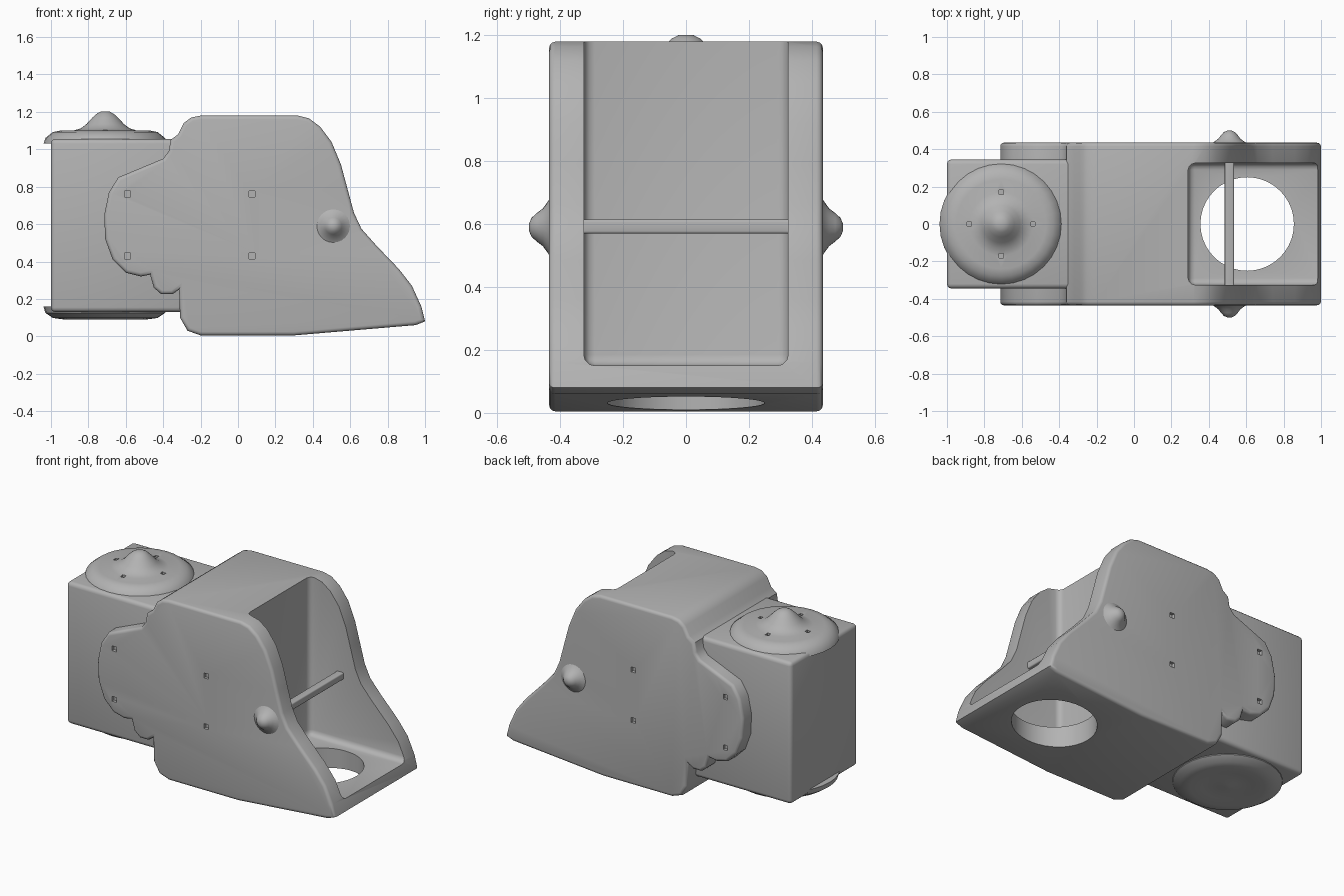
import bpy, bmesh, math
from mathutils import Matrix, Vector

if "Cube" in bpy.data.objects:
    bpy.data.objects.remove(bpy.data.objects["Cube"], do_unlink=True)

grey = bpy.data.materials.new("plain_grey")
grey.use_nodes = True
COLOR = (0.45, 0.45, 0.45, 1)
grey.diffuse_color = COLOR
grey.node_tree.nodes["Principled BSDF"].inputs["Base Color"].default_value = COLOR


def finish(name, bm):
    bmesh.ops.recalc_face_normals(bm, faces=bm.faces)
    mesh = bpy.data.meshes.new(name)
    bm.to_mesh(mesh)
    bm.free()
    obj = bpy.data.objects.new(name, mesh)
    bpy.context.collection.objects.link(obj)
    mesh.materials.append(grey)
    return obj


def activate(obj):
    bpy.ops.object.select_all(action='DESELECT')
    obj.select_set(True)
    bpy.context.view_layer.objects.active = obj


def smooth(obj, angle=35):
    activate(obj)
    bpy.ops.object.shade_smooth_by_angle(angle=math.radians(angle))


def box(name, low, high, bevel=0.0, axis=None):
    """Box between two corners; bevel all edges or those along one axis."""
    low, high = Vector(low), Vector(high)
    bm = bmesh.new()
    bmesh.ops.create_cube(bm, size=1)
    bmesh.ops.scale(bm, vec=high - low, verts=bm.verts)
    bmesh.ops.translate(bm, vec=(low + high) / 2, verts=bm.verts)
    if bevel:
        edges = [e for e in bm.edges if axis is None
                 or abs((e.verts[0].co - e.verts[1].co)[axis]) > 1e-4]
        bmesh.ops.bevel(bm, geom=edges, offset=bevel, segments=3,
                        profile=0.5, affect='EDGES')
    return finish(name, bm)


def revolve(name, profile, place, steps=32):
    """Closed turned solid from (radius, height) pairs."""
    bm = bmesh.new()
    rings = [[bm.verts.new((r * math.cos(a), r * math.sin(a), h))
              for a in (i * math.tau / steps for i in range(steps))]
             for r, h in profile]
    for a, b in zip(rings, rings[1:]):
        for i in range(steps):
            j = (i + 1) % steps
            bm.faces.new((a[i], a[j], b[j], b[i]))
    bm.faces.new(rings[0])
    bm.faces.new(rings[-1])
    bm.transform(place)
    return finish(name, bm)


def cut(obj, cutters):
    for cutter in cutters:
        cutter.hide_render = True
        activate(obj)
        mod = obj.modifiers.new("cut", 'BOOLEAN')
        mod.operation = 'DIFFERENCE'
        mod.solver = 'EXACT'
        mod.object = cutter
        bpy.ops.object.modifier_apply(modifier=mod.name)
        bpy.data.objects.remove(cutter, do_unlink=True)


# Side outline: hood, sloping nose, underside, notch and rear ear
outline = [(-.36, 1.05), (-.32, 1.08), (-.29, 1.14), (-.25, 1.17), (-.2, 1.18),
           (.32, 1.18), (.38, 1.165), (.44, 1.12), (.5, 1.04), (.55, .92),
           (.585, .79), (.62, .66), (.66, .575), (.74, .485), (.86, .36),
           (.93, .27), (.98, .16), (1, .08), (.95, .06), (.3, .005),
           (-.2, .005), (-.27, .03), (-.31, .1), (-.315, .25), (-.35, .225),
           (-.41, .225), (-.45, .26), (-.47, .33), (-.52, .32), (-.6, .34),
           (-.67, .41), (-.71, .52), (-.715, .65), (-.69, .77), (-.64, .85),
           (-.52, .9), (-.4, .95), (-.37, .99)]
bm = bmesh.new()
face = bm.faces.new([bm.verts.new((x, -.435, z)) for x, z in outline])
side = bmesh.ops.extrude_face_region(bm, geom=[face])
bmesh.ops.translate(bm, vec=(0, .87, 0),
                    verts=[v for v in side["geom"] if isinstance(v, bmesh.types.BMVert)])
rims = [e for e in bm.edges if abs(e.verts[0].co.y - e.verts[1].co.y) < 1e-4]
bmesh.ops.bevel(bm, geom=rims, offset=.028, segments=3, profile=.5,
                affect='EDGES', clamp_overlap=True)
shell = finish("main_shell", bm)

# Open front bay, round floor opening and small square screw pits
cutters = [box("bay_cutter", (.29, -.325, .15), (1.5, .325, 1.5), .035),
           revolve("floor_cutter", [(.25, -.2), (.25, .4)],
                   Matrix.Translation((.605, 0, 0)), 40)]
for x in (-.59, .075):
    for z in (.43, .76):
        for s in (-1, 1):
            cutters.append(box("pit_cutter", (x - .016, s * .435 - .02, z - .016),
                               (x + .016, s * .435 + .02, z + .016)))
cut(shell, cutters)
smooth(shell)

# Rear housing
housing = box("rear_housing", (-1, -.345, .13), (-.28, .345, 1.055), .025)
smooth(housing)

# Raised caps above and below the housing
cap = revolve("top_cap", [(.33, 1.03), (.32, 1.06), (.28, 1.092), (.24, 1.1),
                          (.17, 1.1), (.13, 1.112), (.1, 1.135), (.07, 1.168),
                          (.045, 1.19), (.022, 1.202)],
              Matrix.Translation((-.71, 0, 0)))
pits = [box("pit_cutter", (x - .012, y - .012, 1.08), (x + .012, y + .012, 1.15))
        for x, y in ((-.88, 0), (-.54, 0), (-.71, .17), (-.71, -.17))]
cut(cap, pits)
smooth(cap)
base = revolve("bottom_cap", [(.33, .16), (.32, .125), (.28, .098), (.22, .09),
                              (.15, .098), (.06, .1), (.02, .094)],
               Matrix.Translation((-.71, 0, 0)))
smooth(base)

# Cross bar with a pointed nub on each outer side
bar = box("cross_bar", (.485, -.35, .57), (.535, .35, .615), .008, 1)
smooth(bar)
nub_profile = [(.11, -.01), (.085, .004), (.06, .022), (.045, .042),
               (.03, .058), (.012, .066)]
for s, label in ((1, "back"), (-1, "front")):
    turn = Matrix.Rotation(-s * math.pi / 2, 4, 'X')
    nub = revolve(label + "_nub", nub_profile,
                  Matrix.Translation((.51, s * .433, .59)) @ turn, 24)
    smooth(nub)
